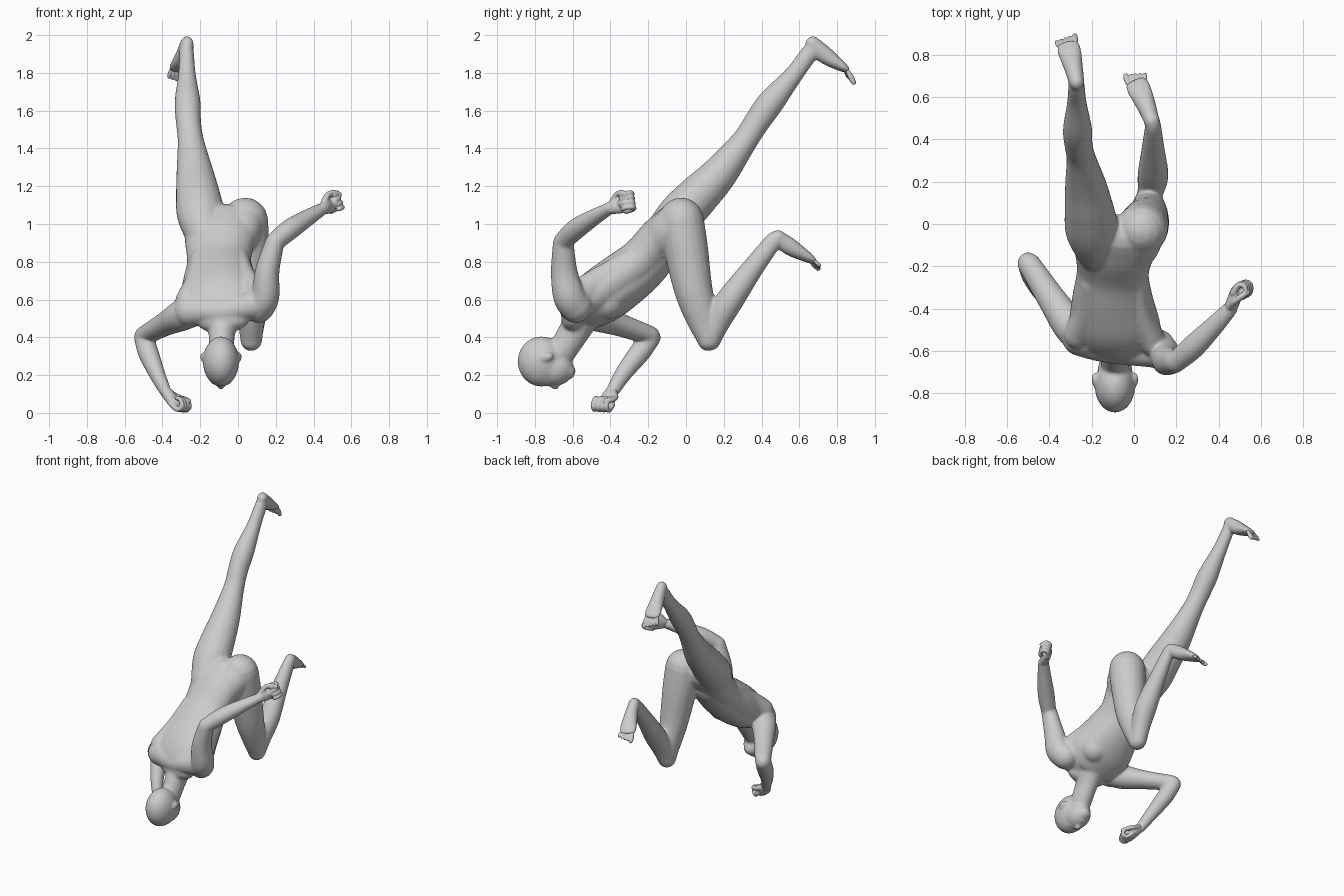
import bpy, bmesh, math
from mathutils import Vector, Matrix


def tube(bm, pts, wide=(1, 0, 0), sub=5, seg=20, grow=.003):
    """Loft elliptical rings (x, y, z, half width, half thickness) with round ends."""
    P = [list(p) for p in pts]
    P = [[2 * a - b for a, b in zip(P[0], P[1])]] + P + [[2 * a - b for a, b in zip(P[-1], P[-2])]]
    S = []
    for i in range(1, len(P) - 2):
        for k in range(sub):
            t = k / sub
            S.append([0.5 * (2 * b + (c - a) * t + (2 * a - 5 * b + 4 * c - d) * t * t
                             + (3 * b - a - 3 * c + d) * t ** 3)
                      for a, b, c, d in zip(*P[i - 1:i + 3])])
    S.append(P[-2])
    C = [Vector(s[:3]) for s in S]
    rows = []
    for i, s in enumerate(S):
        t = (C[min(i + 1, len(C) - 1)] - C[max(i - 1, 0)]).normalized()
        rows.append((C[i], t, s[3] + grow, s[4] + grow))

    def cap(row, sign):
        c, t, a, b = row
        return [(c + t * sign * min(a, b) * math.sin(q), t, a * math.cos(q), b * math.cos(q))
                for q in (0.4, 0.8, 1.15, 1.5)]
    rows = cap(rows[0], -1)[::-1] + rows + cap(rows[-1], 1)
    rings = []
    for c, t, a, b in rows:
        w = Vector(wide)
        w = (w - t * w.dot(t)).normalized()
        n = t.cross(w)
        rings.append([bm.verts.new(c + w * a * math.cos(q) + n * b * math.sin(q))
                      for q in (2 * math.pi * j / seg for j in range(seg))])
    for r0, r1 in zip(rings, rings[1:]):
        for j in range(seg):
            k = (j + 1) % seg
            bm.faces.new((r0[j], r0[k], r1[k], r1[j]))
    bm.faces.new(rings[0][::-1])
    bm.faces.new(rings[-1])


def ball(bm, c, r, tilt=0):
    m = Matrix.Translation(c) @ Matrix.Rotation(tilt, 4, 'X') @ Matrix.Diagonal((*r, 1))
    bmesh.ops.create_uvsphere(bm, u_segments=24, v_segments=16, radius=1, matrix=m)


def finish(bm, name, voxel, smooth):
    """Fuse the overlapping volumes into one smooth skin."""
    bmesh.ops.recalc_face_normals(bm, faces=bm.faces)
    me = bpy.data.meshes.new(name)
    bm.to_mesh(me)
    bm.free()
    ob = bpy.data.objects.new(name, me)
    bpy.context.collection.objects.link(ob)
    r = ob.modifiers.new("fuse", 'REMESH')
    r.mode = 'VOXEL'
    r.voxel_size = voxel
    r.use_smooth_shade = True
    s = ob.modifiers.new("soften", 'SMOOTH')
    s.factor = 0.5
    s.iterations = smooth


def hand(name, wrist, direction, palm, thumb_side, k=1.22):
    """Half-closed fist: palm, four curled fingers and a thumb."""
    bm = bmesh.new()
    o, d = Vector(wrist), Vector(direction).normalized()
    n = Vector(palm)
    n = (n - d * n.dot(d)).normalized()
    w = d.cross(n) * thumb_side

    def at(a, b, c, rw, rt):
        return (*(o + (d * a + w * b + n * c) * k), rw * k, rt * k)
    tube(bm, [at(-.02, 0, 0, .024, .023), at(.03, 0, .002, .034, .026), at(.075, 0, .003, .041, .023)], w, grow=0)
    ball(bm, at(.07, 0, .022, 0, 0)[:3], (.03, .03, .03))
    for i in range(4):
        b = -.033 + .022 * i
        tube(bm, [at(.07, b, 0, .012, .013), at(.108, b, .01, .012, .012),
                  at(.112, b, .035, .011, .011), at(.085, b, .047, .01, .01),
                  at(.066, b, .038, .01, .01)], w, 4, 10, 0)
    tube(bm, [at(.015, .022, .005, .016, .016), at(.045, .045, .02, .013, .013),
              at(.075, .042, .04, .012, .012), at(.092, .025, .054, .01, .01)], n + d * .1, 4, 10, 0)
    finish(bm, name, .005, 3)


def foot(bm, name, pts, tip, wide, big):
    """Sole fused with the body, plus five separate toes bent toward the tip."""
    tube(bm, pts, wide)
    toes = bmesh.new()
    w = Vector(wide).normalized()
    base, end = Vector(pts[-1][:3]), Vector(tip)
    for i in range(5):
        r = .016 if i == 0 else .011
        off = w * big * (.038 - .021 * i - (.004 if i else 0))
        stop = base.lerp(end, 1 - .1 * i) + off
        start = base + off * .9
        tube(toes, [(*start, r * .6, r * .6), (*start.lerp(stop, .55), r, r), (*stop, r * .85, r * .85)],
             w, 3, 10, 0)
    finish(toes, name, .004, 2)


body = bmesh.new()

# torso from shoulders to pelvis
tilt = (1, -.12, .1)
tube(body, [(-.08, -.59, .49, .14, .065), (-.08, -.56, .54, .20, .10),
            (-.09, -.48, .61, .215, .13), (-.10, -.36, .70, .192, .132),
            (-.10, -.23, .805, .168, .122), (-.095, -.13, .92, .185, .118),
            (-.09, -.06, 1.00, .18, .105)], tilt, seg=32)
# ribcage and belly
tube(body, [(-.085, -.50, .52, .16, .07), (-.09, -.41, .575, .18, .085), (-.095, -.33, .65, .165, .10),
            (-.10, -.22, .755, .14, .105), (-.09, -.12, .89, .14, .11)], tilt, seg=32)
# shoulder girdle
tube(body, [(-.26, -.545, .54, .08, .075), (-.17, -.575, .54, .07, .07), (-.08, -.59, .535, .07, .07),
            (.03, -.60, .56, .07, .07), (.12, -.60, .58, .08, .08)], (0, 0, 1))
# flank muscles
tube(body, [(-.265, -.52, .59, .065, .075), (-.225, -.40, .69, .052, .08), (-.205, -.26, .80, .05, .075)])
tube(body, [(.09, -.56, .635, .06, .075), (.04, -.42, .71, .052, .08), (.01, -.27, .80, .05, .075)])
# chest
for x, y in ((-.175, -.405), (-.005, -.42)):
    ball(body, (x, y, .588), (.095, .095, .095))
# neck
tube(body, [(-.08, -.52, .55, .11, .09), (-.085, -.59, .435, .07, .08),
            (-.09, -.66, .32, .064, .072)])
# head: skull, face, jaw, brow, nose, lips, ears
ball(body, (-.09, -.765, .272), (.096, .127, .133))
ball(body, (-.09, -.70, .235), (.083, .105, .093))
ball(body, (-.09, -.63, .22), (.05, .046, .046))
ball(body, (-.09, -.735, .16), (.055, .02, .016))
tube(body, [(-.09, -.725, .155, .010, .010), (-.09, -.69, .137, .015, .014)])
ball(body, (-.09, -.645, .172), (.026, .018, .017))
for s in (-1, 1):
    ball(body, (-.09 + s * .098, -.735, .297), (.013, .036, .023), .25)

# straight leg, raised behind
tube(body, [(-.175, -.12, .94, .10, .105), (-.197, -.03, 1.05, .124, .115), (-.212, .07, 1.155, .114, .108),
            (-.228, .18, 1.27, .096, .092), (-.25, .31, 1.44, .067, .066),
            (-.262, .375, 1.54, .064, .066), (-.267, .45, 1.645, .066, .068),
            (-.27, .57, 1.79, .044, .047), (-.272, .655, 1.905, .036, .044),
            (-.275, .69, 1.935, .034, .036)])
# bent leg: buttock, thigh, then shin
tube(body, [(-.01, -.17, .88, .08, .08), (.015, -.10, .96, .105, .10), (.03, -.03, 1.02, .115, .11)])
tube(body, [(.037, -.025, 1.02, .12, .117), (.05, 0, .87, .113, .114),
            (.067, .042, .64, .092, .098), (.07, .098, .47, .066, .08),
            (.07, .118, .385, .055, .056)])
tube(body, [(.07, .13, .385, .052, .052), (.08, .165, .48, .06, .065),
            (.09, .235, .60, .07, .07), (.09, .36, .775, .051, .054),
            (.09, .46, .905, .036, .044), (.085, .49, .93, .034, .036)])
# raised arm: upper arm, then forearm
tube(body, [(.11, -.58, .56, .08, .085), (.145, -.62, .62, .072, .082),
            (.155, -.645, .75, .062, .068), (.195, -.65, .905, .048, .052)])
tube(body, [(.2, -.65, .91, .048, .048), (.28, -.58, .975, .052, .054),
            (.38, -.48, 1.04, .04, .044), (.455, -.40, 1.085, .028, .034)], (0, 0, 1))
# lowered arm: upper arm, then forearm
tube(body, [(-.23, -.54, .55, .085, .085), (-.30, -.48, .515, .08, .082),
            (-.385, -.36, .47, .06, .066), (-.495, -.19, .41, .048, .052)], (0, 0, 1))
tube(body, [(-.50, -.185, .4, .048, .05), (-.475, -.245, .32, .052, .054),
            (-.43, -.33, .21, .041, .043), (-.38, -.395, .105, .028, .032)])

# feet
foot(body, "raised_toes", [(-.27, .668, 1.957, .033, .038), (-.285, .735, 1.895, .042, .044),
                           (-.305, .815, 1.84, .054, .027), (-.312, .845, 1.82, .052, .017)],
     (-.318, .882, 1.75), (1, .15, 0), 1)
foot(body, "bent_toes", [(.085, .482, .93, .033, .038), (.062, .55, .88, .042, .044),
                         (.025, .635, .828, .054, .027), (.01, .665, .808, .052, .017)],
     (-.002, .71, .765), (1, .3, 0), -1)
finish(body, "body", .0075, 16)

# hands
hand("raised_hand", (.455, -.40, 1.085), (.04, .12, .03), (1, -.3, .3), -1)
hand("lowered_hand", (-.38, -.395, .11), (.07, -.045, -.1), (.6, -.3, .5), -1)
